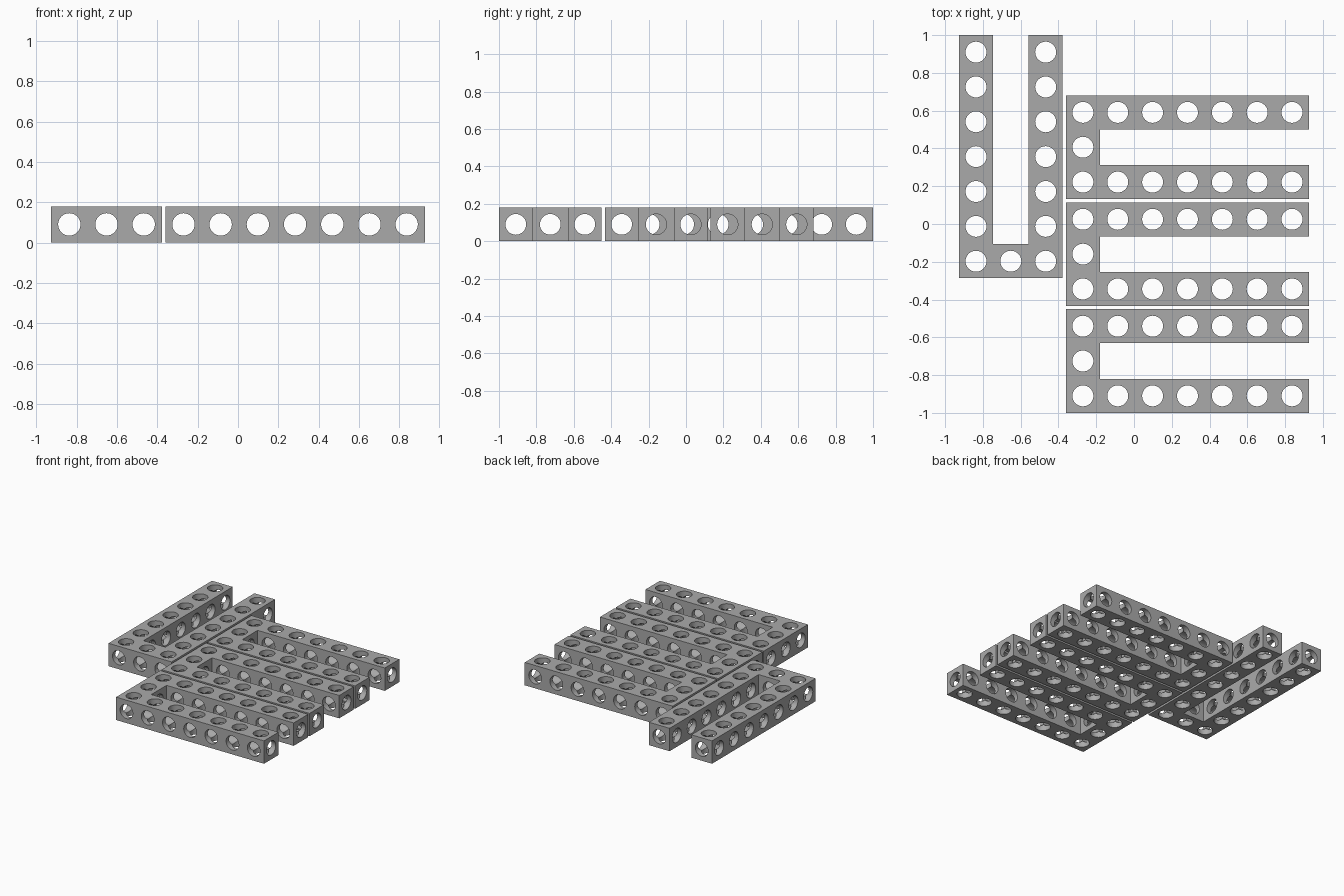
import bpy, bmesh, math
from mathutils import Matrix, Vector

if "Cube" in bpy.data.objects:
    bpy.data.objects.remove(bpy.data.objects["Cube"])

P = 0.1845          # hole pitch
W = 0.18            # beam width and height
R = 0.0555          # hole radius
LONG, SHORT = 6 * P + W, 2 * P + W
SEG = 32

grey = bpy.data.materials.new("beam grey")
grey.diffuse_color = (0.40, 0.40, 0.40, 1)
grey.use_nodes = True
grey.node_tree.nodes["Principled BSDF"].inputs["Base Color"].default_value = grey.diffuse_color


def make_object(name, bm):
    bmesh.ops.recalc_face_normals(bm, faces=bm.faces)
    me = bpy.data.meshes.new(name)
    bm.to_mesh(me)
    bm.free()
    ob = bpy.data.objects.new(name, me)
    bpy.context.collection.objects.link(ob)
    return ob


def u_frame():
    """Solid U outline, arms along +x, corner hole at the origin."""
    h = W / 2
    x0, x1, y0, y1 = -h, 6 * P + h, -P - h, P + h
    outline = [(x0, y0), (x1, y0), (x1, y0 + W), (h, y0 + W),
               (h, y1 - W), (x1, y1 - W), (x1, y1), (x0, y1)]
    bm = bmesh.new()
    base = bm.faces.new([bm.verts.new((x, y, -h)) for x, y in outline])
    top = bmesh.ops.extrude_face_region(bm, geom=[base])["geom"]
    bmesh.ops.translate(bm, vec=(0, 0, W),
                        verts=[v for v in top if isinstance(v, bmesh.types.BMVert)])
    return bm


def drill(ob, axis, centres):
    """Cut through holes along one axis."""
    rot = {"X": Matrix.Rotation(math.pi / 2, 4, "Y"),
           "Y": Matrix.Rotation(math.pi / 2, 4, "X"),
           "Z": Matrix.Identity(4)}[axis]
    bm = bmesh.new()
    for c in centres:
        bmesh.ops.create_cone(bm, cap_ends=True, segments=SEG, radius1=R, radius2=R,
                              depth=4, matrix=Matrix.Translation(Vector(c)) @ rot)
    cutter = make_object("hole_cutter", bm)
    cutter.hide_render = True
    mod = ob.modifiers.new("holes", "BOOLEAN")
    mod.operation, mod.solver, mod.object = "DIFFERENCE", "MANIFOLD", cutter
    bpy.context.view_layer.objects.active = ob
    bpy.ops.object.modifier_apply(modifier=mod.name)
    bpy.data.objects.remove(cutter)


# One perforated U-shaped beam frame
frame = make_object("beam_frame_front", u_frame())
frame.data.materials.append(grey)
rows, cols = (-P, 0, P), [i * P for i in range(7)]
drill(frame, "Z", [(x, y, 0) for x in cols for y in rows if x == 0 or y != 0])
drill(frame, "Y", [(x, 0, 0) for x in cols])
drill(frame, "X", [(0, y, 0) for y in rows])

bpy.ops.object.select_all(action="DESELECT")
frame.select_set(True)
bpy.context.view_layer.objects.active = frame
bpy.ops.object.shade_smooth_by_angle(angle=math.radians(30))

# Three frames stacked along y on the right, one turned frame on the left
right_x = 0.9265 - LONG + W / 2
placements = [("beam_frame_front", right_x, -1 + SHORT / 2, 0),
              ("beam_frame_middle", right_x, -0.434 + SHORT / 2, 0),
              ("beam_frame_back", right_x, 0.132 + SHORT / 2, 0),
              ("beam_frame_left", -0.9265 + SHORT / 2, 1 - LONG + W / 2, math.pi / 2)]
for i, (name, x, y, turn) in enumerate(placements):
    ob = frame
    if i:
        ob = bpy.data.objects.new(name, frame.data)
        bpy.context.collection.objects.link(ob)
    ob.location = (x, y, W / 2)
    ob.rotation_euler.z = turn
